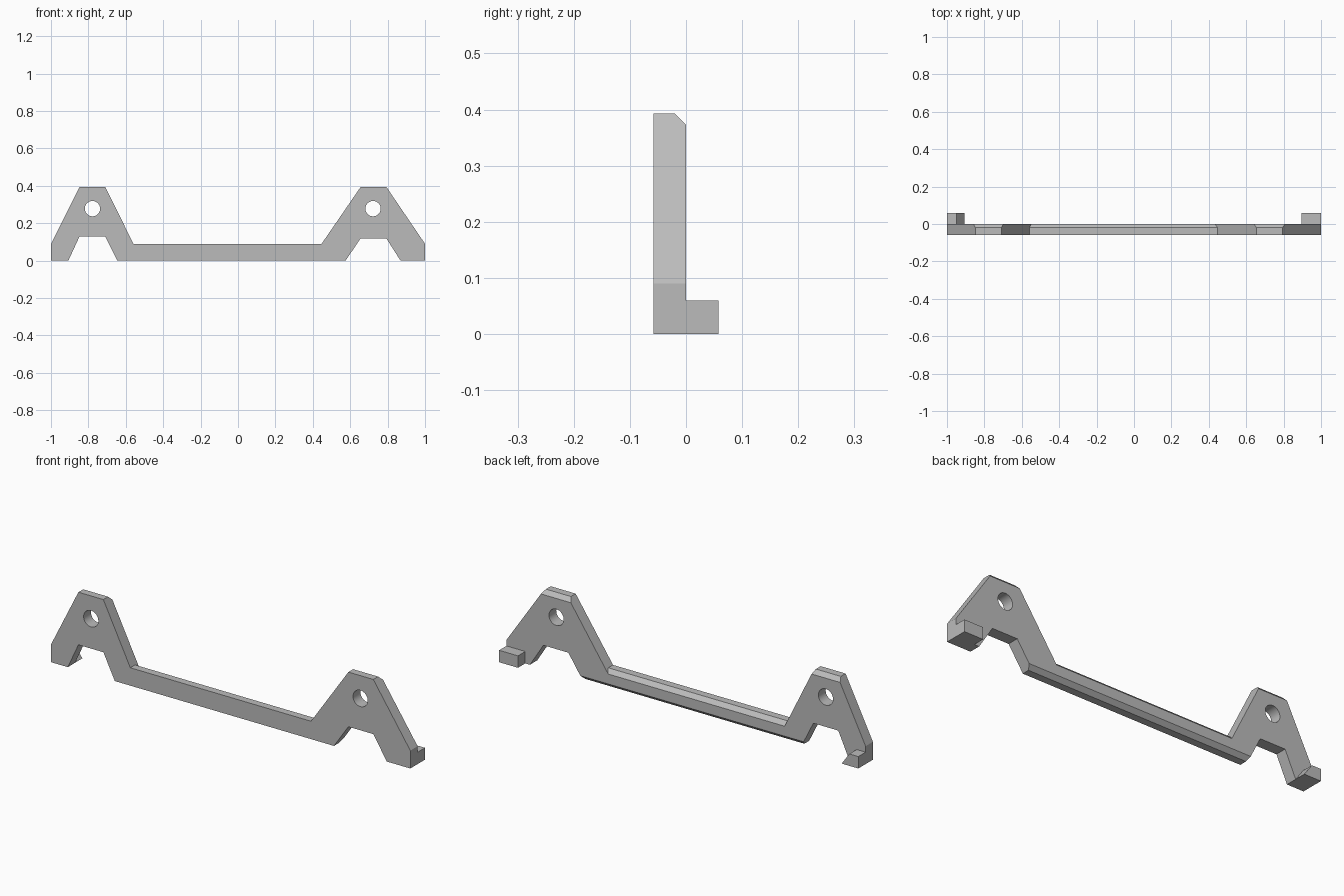
import bpy
import bmesh
from mathutils import Vector

cube = bpy.data.objects.get("Cube")
if cube:
    bpy.data.objects.remove(cube, do_unlink=True)

FRONT, BACK, FOOT_BACK = -0.058, 0.0, 0.058
CHAMFER = 0.02
FOOT_TOP = 0.06

grey = bpy.data.materials.new("plain grey")
grey.use_nodes = True
colour = (0.5, 0.5, 0.5, 1)
grey.diffuse_color = colour
grey.node_tree.nodes["Principled BSDF"].inputs["Base Color"].default_value = colour


def loft(name, rings):
    """Solid through matching (y, [(x, z), ...]) rings, capped at both ends."""
    bm = bmesh.new()
    loops = [[bm.verts.new((x, y, z)) for x, z in pts] for y, pts in rings]
    n = len(loops[0])
    for a, b in zip(loops, loops[1:]):
        for i in range(n):
            j = (i + 1) % n
            bm.faces.new((a[i], a[j], b[j], b[i]))
    bm.faces.new(loops[0])
    bm.faces.new(loops[-1])
    bmesh.ops.recalc_face_normals(bm, faces=bm.faces)
    mesh = bpy.data.meshes.new(name)
    bm.to_mesh(mesh)
    bm.free()
    mesh.materials.append(grey)
    obj = bpy.data.objects.new(name, mesh)
    bpy.context.collection.objects.link(obj)
    return obj


# Outline of the bracket; edges starting at these corners get a rear chamfer
outline = [(-1, 0), (-1, .09), (-.848, .393), (-.709, .393), (-.559, .09),
           (.447, .09), (.655, .393), (.794, .393), (1, .09), (1, 0),
           (.869, 0), (.794, .118), (.655, .118), (.575, 0),
           (-.645, 0), (-.709, .128), (-.848, .128), (-.907, 0)]
chamfered = {2: -CHAMFER, 4: -CHAMFER, 6: -CHAMFER, 13: CHAMFER}


def slide(corner, neighbour, dz):
    """Move a corner by dz along the line of its sloping edge."""
    p, q = Vector(outline[corner]), Vector(outline[neighbour])
    return tuple(p + (q - p) * (dz / (q.y - p.y)))


rear = list(outline)
for start, dz in chamfered.items():
    rear[start] = slide(start, start - 1, dz)
    rear[start + 1] = slide(start + 1, start + 2, dz)

bracket = loft("bracket", [(FRONT, outline), (BACK - CHAMFER, outline), (BACK, rear)])

# Screw holes through both towers
for x in (-.778, .722):
    bpy.ops.mesh.primitive_cylinder_add(vertices=32, radius=.041, depth=.3,
                                        location=(x, 0, .278), rotation=(1.5708, 0, 0))
    cutter = bpy.context.object
    cutter.name = "hole_cutter"
    cutter.hide_render = True
    cutter.data.materials.append(grey)
    mod = bracket.modifiers.new("screw_hole", 'BOOLEAN')
    mod.operation = 'DIFFERENCE'
    mod.solver = 'EXACT'
    mod.object = cutter
    bpy.context.view_layer.objects.active = bracket
    bpy.ops.object.modifier_apply(modifier=mod.name)
    bpy.data.objects.remove(cutter, do_unlink=True)

# Smooth hole walls, crisp edges elsewhere
bpy.ops.object.select_all(action='DESELECT')
bracket.select_set(True)
bpy.context.view_layer.objects.active = bracket
bpy.ops.object.shade_smooth_by_angle(angle=.4)

# Rear feet: wedge on the right, block on the left
right_foot = [(-1, 0), (-1, FOOT_TOP), (-.95, FOOT_TOP), (-.907, 0)]
left_foot = [(.895, 0), (.895, FOOT_TOP), (1, FOOT_TOP), (1, 0)]
for name, pts in (("right_foot", right_foot), ("left_foot", left_foot)):
    loft(name, [(BACK, pts), (FOOT_BACK, pts)])
